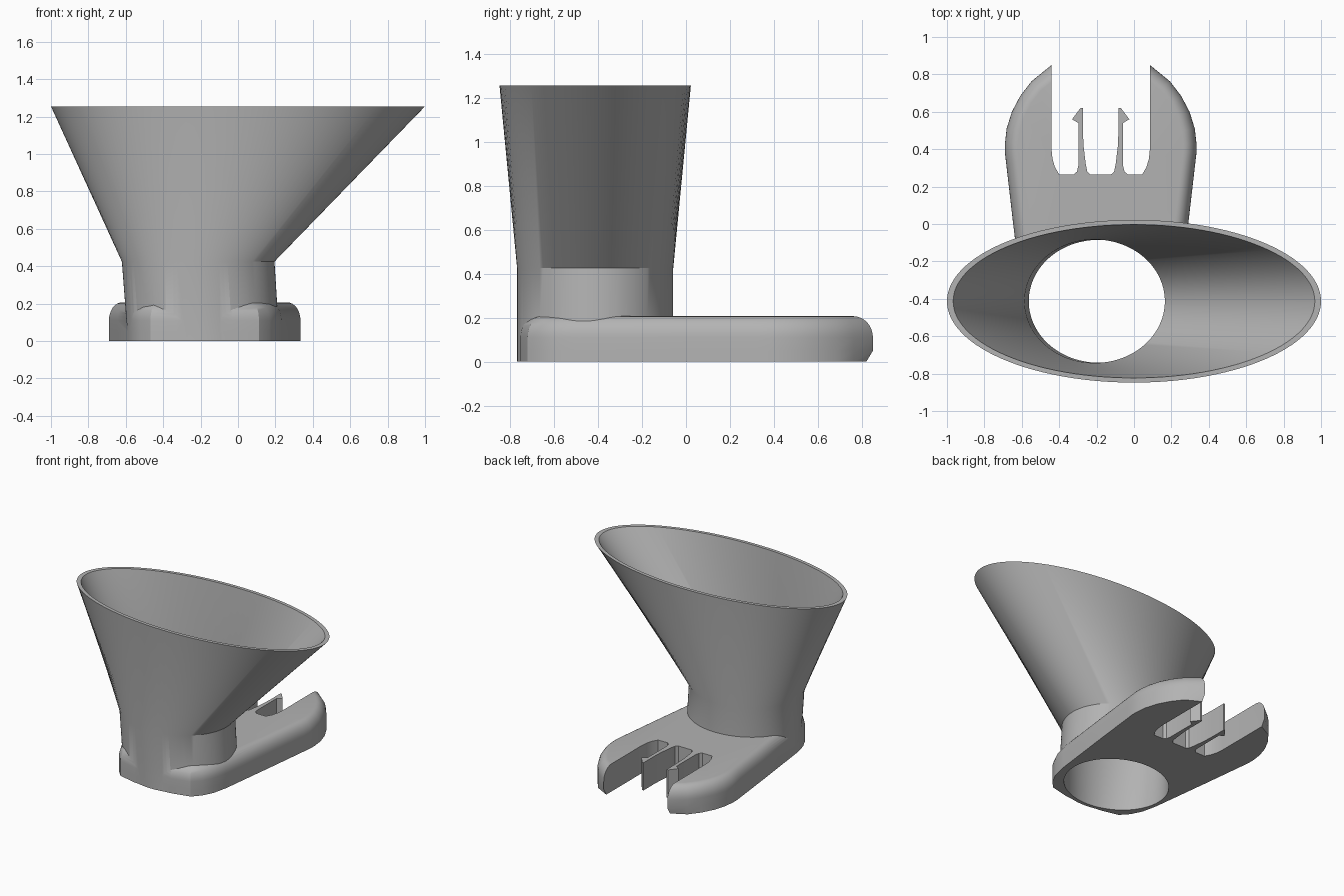
import bpy, bmesh, math
from mathutils import Vector

if "Cube" in bpy.data.objects:
    bpy.data.objects.remove(bpy.data.objects["Cube"], do_unlink=True)

SEGMENTS = 112
BASE_X = -0.178          # symmetry line of the clip base
FUNNEL_Y = -0.413        # centre line of the funnel

grey = bpy.data.materials.new("plain grey")
grey.use_nodes = True
grey.diffuse_color = (0.45, 0.45, 0.45, 1)
grey.node_tree.nodes["Principled BSDF"].inputs["Base Color"].default_value = (0.45, 0.45, 0.45, 1)


def loft(name, rings):
    """Closed solid through rings of equal point count."""
    bm = bmesh.new()
    loops = [[bm.verts.new(p) for p in ring] for ring in rings]
    n = len(loops[0])
    for a, b in zip(loops, loops[1:]):
        for i in range(n):
            j = (i + 1) % n
            bm.faces.new((a[i], a[j], b[j], b[i]))
    bm.faces.new(loops[0][::-1])
    bm.faces.new(loops[-1])
    bmesh.ops.recalc_face_normals(bm, faces=bm.faces)
    mesh = bpy.data.meshes.new(name)
    bm.to_mesh(mesh)
    bm.free()
    mesh.materials.append(grey)
    obj = bpy.data.objects.new(name, mesh)
    bpy.context.collection.objects.link(obj)
    return obj


def ellipse(x, z, rx, ry):
    steps = [2 * math.pi * i / SEGMENTS for i in range(SEGMENTS)]
    return [(x + rx * math.cos(t), FUNNEL_Y + ry * math.sin(t), z) for t in steps]


def mirrored(half):
    """Right half of an outline, completed by its left mirror image."""
    left = [(-x, y) for x, y in reversed(half) if x > 0]
    return [Vector((x + BASE_X, y)) for x, y in half + left]


def inset(points, amount):
    out = []
    for i, p in enumerate(points):
        before = (p - points[i - 1]).normalized()
        after = (points[(i + 1) % len(points)] - p).normalized()
        n1, n2 = Vector((-before.y, before.x)), Vector((-after.y, after.x))
        out.append(p + (n1 + n2) * amount / (1 + n1.dot(n2)))
    return out


def combine(target, tool, operation):
    """Apply a boolean and drop the tool."""
    mod = target.modifiers.new(operation, 'BOOLEAN')
    mod.operation, mod.object, mod.solver = operation, tool, 'EXACT'
    bpy.context.view_layer.objects.active = target
    bpy.ops.object.modifier_apply(modifier=mod.name)
    bpy.data.objects.remove(tool, do_unlink=True)


# Funnel: leaning oval neck flaring to a wide oval mouth
body = loft("funnel_with_clip_base", [
    ellipse(-0.183, 0, 0.405, 0.355),
    ellipse(-0.213, 0.425, 0.408, 0.355),
    ellipse(0, 1.255, 1.0, 0.435)])

# Base: flat plate with a rounded upper edge
outline = mirrored([
    (0, -0.765), (0.15, -0.752), (0.29, -0.72), (0.345, -0.66), (0.385, -0.58),
    (0.41, -0.47), (0.468, 0), (0.505, 0.32), (0.512, 0.38), (0.512, 0.43),
    (0.503, 0.51), (0.475, 0.6), (0.43, 0.685), (0.37, 0.763), (0.263, 0.85), (0, 0.96)])
rings = [[(p.x, min(p.y, 0.82), 0) for p in outline],
         [(p.x, p.y, 0.05) for p in outline]]
for step in range(9):
    t = math.pi / 2 * step / 8
    edge = inset(outline, 0.07 * (1 - math.cos(t)))
    rings.append([(p.x, p.y, 0.11 + 0.097 * math.sin(t)) for p in edge])
base = loft("clip_base", rings)
combine(body, base, 'UNION')

# Bore through funnel and neck
bore = loft("bore_cutter", [
    ellipse(-0.188, -0.05, 0.372, 0.328),
    ellipse(-0.21, 0.425, 0.375, 0.33),
    ellipse(0, 1.255, 0.967, 0.41),
    ellipse(0, 1.3, 0.967, 0.41)])
combine(body, bore, 'DIFFERENCE')

# Slot leaving two barbed spring prongs
slot = mirrored([
    (0.055, 0.265), (0.072, 0.28), (0.08, 0.32), (0.092, 0.42), (0.095, 0.5),
    (0.095, 0.62), (0.108, 0.62), (0.153, 0.56), (0.12, 0.54), (0.12, 0.31),
    (0.127, 0.28), (0.145, 0.265), (0.222, 0.265), (0.245, 0.305),
    (0.258, 0.35), (0.263, 0.4), (0.263, 1.1)])
cutter = loft("slot_cutter", [[(p.x, p.y, z) for p in slot] for z in (-0.1, 0.4)])
combine(body, cutter, 'DIFFERENCE')

# Smooth curved walls, keep hard edges
bpy.ops.object.select_all(action='DESELECT')
body.select_set(True)
bpy.context.view_layer.objects.active = body
bpy.ops.object.shade_smooth_by_angle(angle=math.radians(28))
